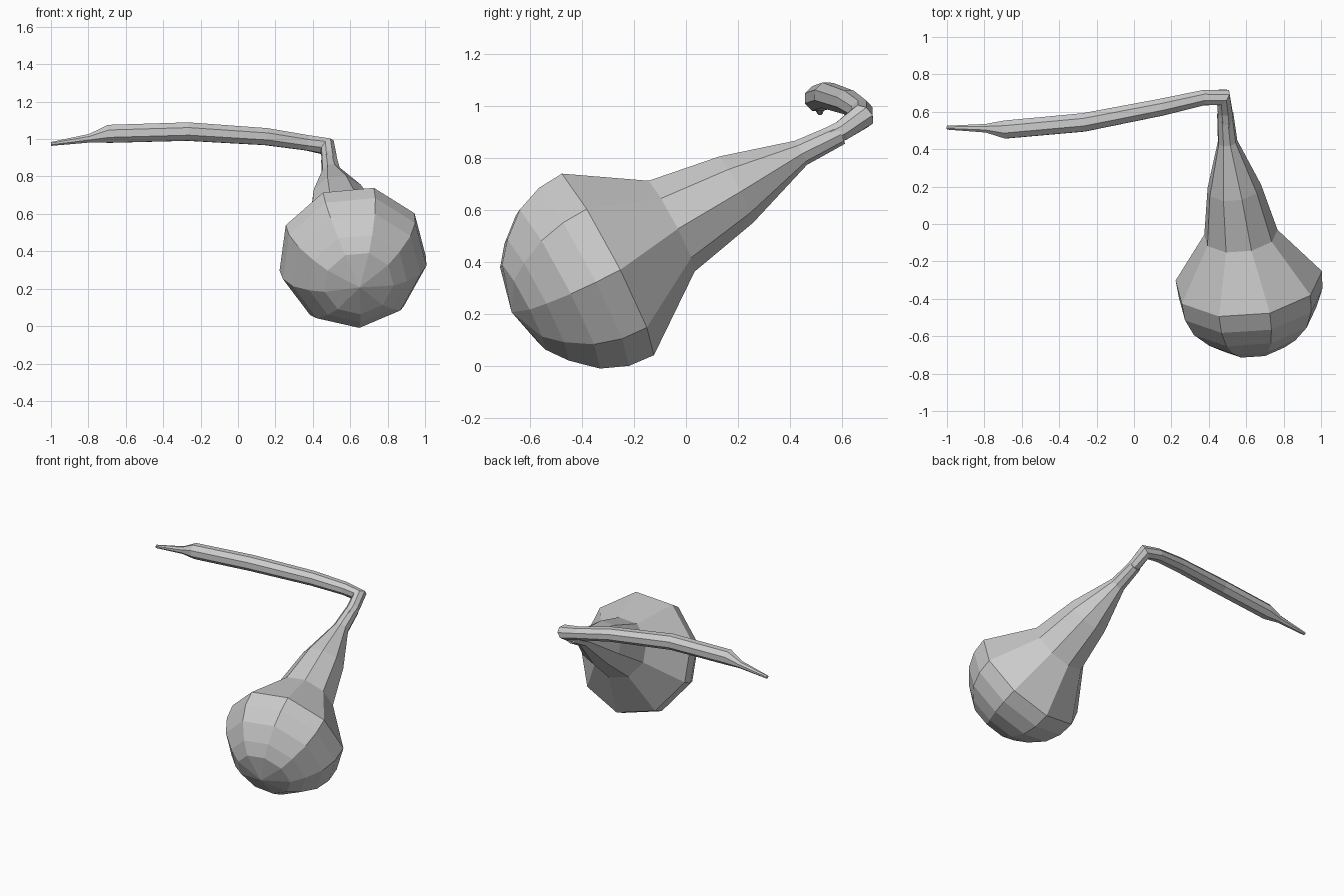
import bpy, bmesh, math
from mathutils import Vector

if "Cube" in bpy.data.objects:
    bpy.data.objects.remove(bpy.data.objects["Cube"])


def loft(name, rings, sides, phase, axis=None):
    """Skin circular rings (x, y, z, radius); radius 0 makes a pole."""
    bm = bmesh.new()
    pts = [Vector(r[:3]) for r in rings]
    n, loops = len(pts), []
    u = Vector((1, 0, 0))
    prev = None
    for i, p in enumerate(pts):
        if axis:
            d = Vector(axis).normalized()
        else:
            a = (p - pts[i - 1]).normalized() if i else Vector()
            b = (pts[i + 1] - p).normalized() if i < n - 1 else Vector()
            d = (a + b).normalized()
        if prev:
            u = prev.rotation_difference(d) @ u
        prev = d
        u = (u - d * u.dot(d)).normalized()
        v = u.cross(d)
        r = rings[i][3]
        if r == 0:
            loops.append([bm.verts.new(p)] * sides)
            continue
        loop = []
        for k in range(sides):
            t = math.radians(phase) + 2 * math.pi * k / sides
            loop.append(bm.verts.new(p + (u * math.cos(t) + v * math.sin(t)) * r))
        loops.append(loop)
    for a, b in zip(loops, loops[1:]):
        for k in range(sides):
            j = (k + 1) % sides
            quad = list(dict.fromkeys((a[k], a[j], b[j], b[k])))
            bm.faces.new(quad)
    for end in (loops[0], loops[-1]):
        if len(set(end)) > 2:
            bm.faces.new(end)
    bmesh.ops.recalc_face_normals(bm, faces=bm.faces)
    me = bpy.data.meshes.new(name)
    bm.to_mesh(me)
    bm.free()
    ob = bpy.data.objects.new(name, me)
    bpy.context.collection.objects.link(ob)
    return ob


# Nine-sided bowl: rounded bottom, then tapering neck
axis = Vector((-0.1, 0.886, 0.463)).normalized()
centre = Vector((0.61, -0.31, 0.395))
bowl = [(-0.408, 0), (-0.36, 0.188), (-0.30, 0.267), (-0.207, 0.35),
        (-0.104, 0.392), (0, 0.40)]
rings = [(*(centre + axis * a), r) for a, r in bowl]
rings += [(0.57, -0.06, 0.54, 0.20), (0.535, 0.19, 0.68, 0.146),
          (0.50, 0.44, 0.82, 0.053), (0.487, 0.59, 0.893, 0.044)]
loft("bowl_and_neck", rings, 9, 73, axis)

# Eight-sided stem: leaves the neck, turns sharply and tapers to a point
stem = [(0.497, 0.50, 0.855, 0.04), (0.487, 0.60, 0.905, 0.042),
        (0.477, 0.678, 0.96, 0.05), (0.37, 0.675, 0.98, 0.044),
        (0.15, 0.625, 1.013, 0.049), (-0.27, 0.543, 1.04, 0.053),
        (-0.69, 0.505, 1.028, 0.052), (-0.79, 0.512, 1.005, 0.025),
        (-1.0, 0.515, 0.974, 0.011)]
loft("stem", stem, 8, 22.5)
